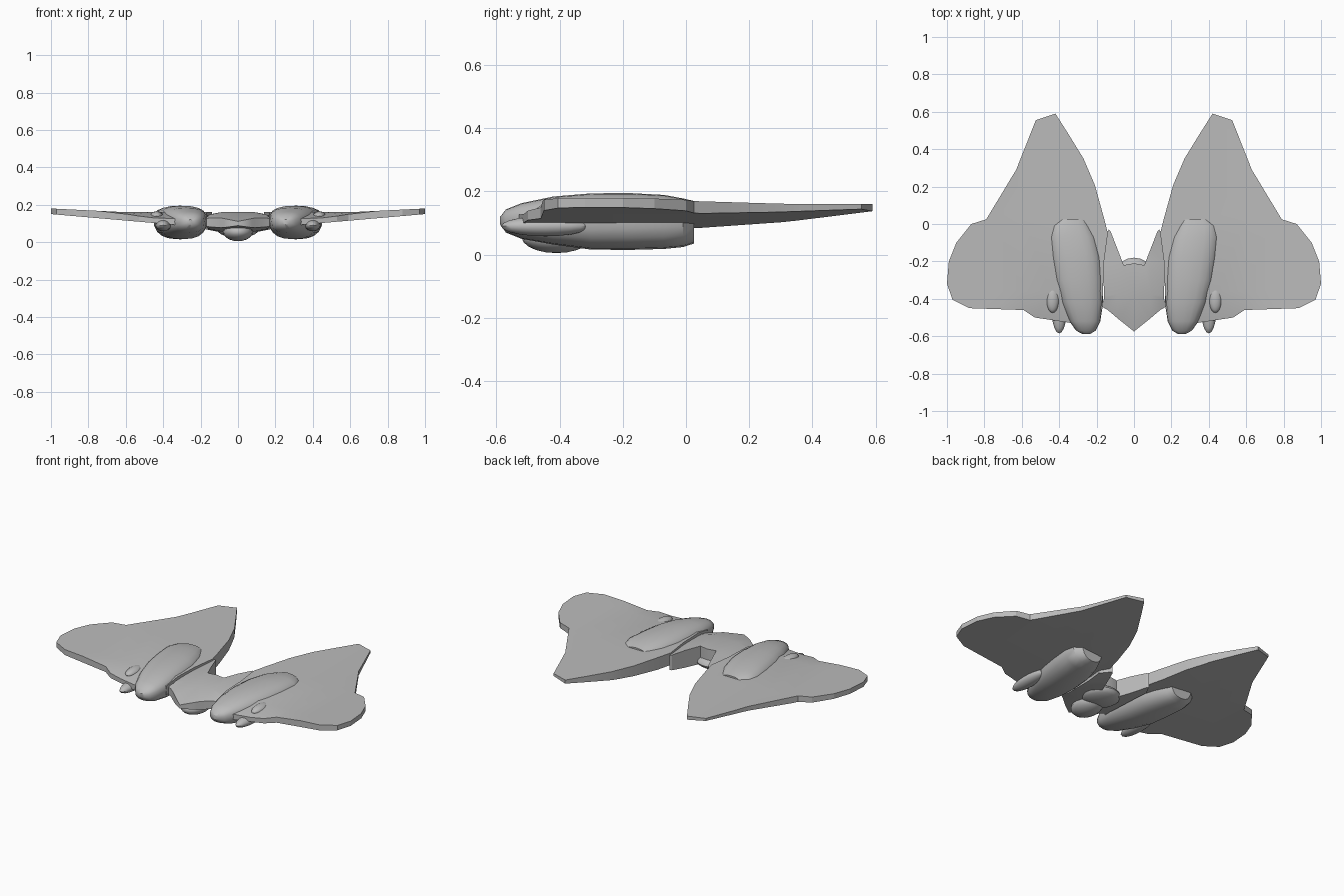
import bpy, bmesh, math
from mathutils import Vector

cube = bpy.data.objects.get("Cube")
if cube:
    bpy.data.objects.remove(cube, do_unlink=True)

grey = bpy.data.materials.new("hull grey")
grey.use_nodes = True
grey.diffuse_color = (0.5, 0.5, 0.5, 1)
grey.node_tree.nodes["Principled BSDF"].inputs["Base Color"].default_value = (0.5, 0.5, 0.5, 1)


def finish(name, bm, mirror=True, angle=35):
    """Turn a bmesh into a shaded, optionally mirrored object."""
    bmesh.ops.recalc_face_normals(bm, faces=bm.faces)
    mesh = bpy.data.meshes.new(name)
    bm.to_mesh(mesh)
    bm.free()
    mesh.materials.append(grey)
    obj = bpy.data.objects.new(name, mesh)
    bpy.context.collection.objects.link(obj)
    bpy.ops.object.select_all(action='DESELECT')
    obj.select_set(True)
    bpy.context.view_layer.objects.active = obj
    bpy.ops.object.shade_smooth_by_angle(angle=math.radians(angle))
    if mirror:
        mod = obj.modifiers.new("mirror", 'MIRROR')
        mod.use_clip = True
    return obj


def plate(name, outline, top, bottom, cuts_x=(), cuts_y=(), angle=15):
    """Slab from a plan outline, folded along cut lines by height functions."""
    bm = bmesh.new()
    bm.faces.new([bm.verts.new((x, y, 0)) for x, y in outline])
    planes = [((c, 0, 0), (1, 0, 0)) for c in cuts_x] + [((0, c, 0), (0, 1, 0)) for c in cuts_y]
    for co, no in planes:
        bmesh.ops.bisect_plane(bm, geom=bm.verts[:] + bm.edges[:] + bm.faces[:],
                               dist=1e-5, plane_co=co, plane_no=no)
    lower = bm.verts[:]
    ext = bmesh.ops.extrude_face_region(bm, geom=bm.faces[:], use_keep_orig=True)
    upper = [g for g in ext["geom"] if isinstance(g, bmesh.types.BMVert)]
    for v in lower:
        v.co.z = bottom(v.co.x, v.co.y)
    for v in upper:
        v.co.z = top(v.co.x, v.co.y)
    # Open the centre line so mirrored halves merge cleanly
    seam = [f for f in bm.faces if all(abs(v.co.x) < 1e-5 for v in f.verts)]
    bmesh.ops.delete(bm, geom=seam, context='FACES_ONLY')
    bmesh.ops.triangulate(bm, faces=bm.faces[:])
    return finish(name, bm, angle=angle)


def loft(name, stations, sides=20, power=0.8):
    """Rounded body through stations (y, x_inner, x_outer, z_bottom, z_top, z_rim)."""
    bm = bmesh.new()
    rings = []
    for y, xi, xo, zb, zt, zr in stations:
        ring = []
        for i in range(sides):
            a = 2 * math.pi * i / sides
            c, s = math.cos(a), math.sin(a)
            c = math.copysign(abs(c) ** power, c)
            s = math.copysign(abs(s) ** power, s)
            z = zr + s * ((zt - zr) if s > 0 else (zr - zb))
            ring.append(bm.verts.new(((xi + xo) / 2 + c * (xo - xi) / 2, y, z)))
        rings.append(ring)
    for a, b in zip(rings, rings[1:]):
        for i in range(sides):
            j = (i + 1) % sides
            bm.faces.new((a[i], a[j], b[j], b[i]))
    bm.faces.new(rings[0])
    bm.faces.new(rings[-1])
    return finish(name, bm)


def ellipsoid(name, centre, radii, mirror=True):
    bm = bmesh.new()
    bmesh.ops.create_uvsphere(bm, u_segments=20, v_segments=10, radius=1)
    for v in bm.verts:
        v.co = Vector(centre) + Vector(v.co[i] * radii[i] for i in range(3))
    return finish(name, bm, mirror, 40)


# Wings: thick at the root, thin at the tip and tail, drooping front edge
wing_outline = [(0.17, -0.46), (0.33, -0.53), (0.53, -0.5), (0.59, -0.46), (0.88, -0.45),
                (0.97, -0.405), (1, -0.32), (0.99, -0.2), (0.95, -0.1), (0.87, 0),
                (0.79, 0.025), (0.63, 0.29), (0.525, 0.555), (0.42, 0.59), (0.35, 0.48),
                (0.27, 0.35), (0.21, 0.21), (0.16, 0.03), (0.14, -0.05), (0.16, -0.2)]


def wing_top(x, y):
    droop = max(0, -0.36 - y) * max(0, min(1, (0.75 - x) / 0.3)) * 0.2
    return 0.16 + 0.02 * max(0, (x - 0.6) / 0.4) - droop


def wing_bottom(x, y):
    return min(0.085 + 0.065 * max(0, x - 0.25) / 0.75 + 0.07 * max(0, y - 0.05), 0.15)


plate("wings", wing_outline, wing_top, wing_bottom, (0.25, 0.45, 0.6, 0.75), (-0.36, 0.05))

# Central hull: forked tail and wedge nose
hull_outline = [(0, -0.575), (0.075, -0.515), (0.14, -0.46), (0.175, -0.44), (0.16, -0.4),
                (0.165, -0.2), (0.175, -0.1), (0.135, -0.03), (0.125, -0.04),
                (0.055, -0.22), (0, -0.21)]


def hull_top(x, y):
    return 0.16 - 0.25 * max(0, -0.38 - y) - 0.25 * max(0, x - 0.1)


def hull_bottom(x, y):
    return 0.05 + 0.17 * max(0, -0.35 - y) + 0.2 * max(0, x - 0.08)


plate("central_hull", hull_outline, hull_top, hull_bottom, (0.09,), (-0.38, -0.2))

# Belly bulges beneath the hull
ellipsoid("chin_pod", (0, -0.41, 0.055), (0.08, 0.11, 0.05), False)
ellipsoid("belly_pod", (0, -0.29, 0.065), (0.11, 0.11, 0.04), False)

# Engine nacelles, splayed outward towards the back, with cut-off tails
loft("engine_nacelles", [
    (-0.588, 0.235, 0.275, 0.095, 0.12, 0.108),
    (-0.57, 0.205, 0.31, 0.07, 0.143, 0.108),
    (-0.52, 0.18, 0.345, 0.05, 0.163, 0.11),
    (-0.42, 0.165, 0.39, 0.032, 0.184, 0.115),
    (-0.3, 0.165, 0.425, 0.016, 0.194, 0.12),
    (-0.18, 0.175, 0.443, 0.015, 0.195, 0.125),
    (-0.07, 0.205, 0.453, 0.018, 0.189, 0.13),
    (-0.01, 0.235, 0.44, 0.024, 0.178, 0.13),
    (0.025, 0.255, 0.4, 0.035, 0.17, 0.13)])

# Small pods under the wing and fairings above it
ellipsoid("underwing_pods", (0.4, -0.445, 0.09), (0.042, 0.14, 0.032))
ellipsoid("wing_fairings", (0.435, -0.4, 0.14), (0.035, 0.075, 0.025))
